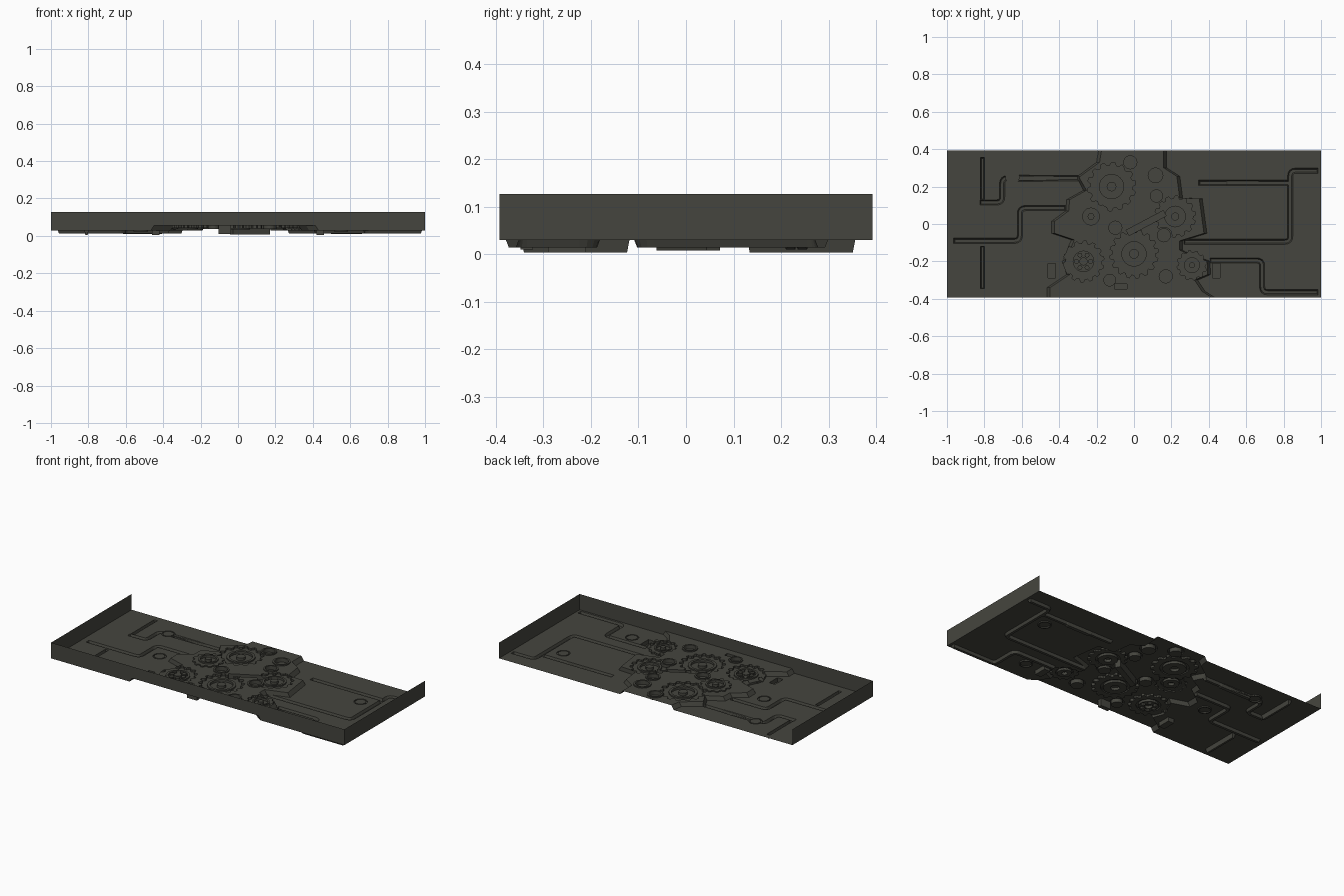
import bpy
import bmesh
import math
from mathutils import Vector
from mathutils.geometry import delaunay_2d_cdt

cube = bpy.data.objects.get("Cube")
if cube:
    bpy.data.objects.remove(cube)

HALF_Y, TOP, FLOOR, DECK = 0.392, 0.127, 0.03, 0.055
SLOPE = None  # faces that join the heights around them

mat = bpy.data.materials.new("dark_olive_metal")
mat.use_nodes = True
COLOUR = (0.06, 0.06, 0.049, 1)
mat.diffuse_color = COLOUR
mat.node_tree.nodes["Principled BSDF"].inputs["Base Color"].default_value = COLOUR

regions = []  # outline and height; later regions override earlier ones


def add_region(points, height):
    area = sum(a[0] * b[1] - b[0] * a[1] for a, b in zip(points, points[1:] + points[:1]))
    regions.append((points if area > 0 else points[::-1], height))


def rounded(path, radius=0.03):
    """Replace each inner corner of a path with a short arc."""
    pts = [Vector(p) for p in path]
    out = [pts[0]]
    for a, b, c in zip(pts, pts[1:], pts[2:]):
        p, q = b + (a - b).normalized() * radius, b + (c - b).normalized() * radius
        for i in range(5):
            t = i / 4
            out.append(p * (1 - t) ** 2 + b * 2 * t * (1 - t) + q * t * t)
    return out + [pts[-1]]


def ribbon(path, w):
    """Outline of a path widened by w on both sides and at both ends."""
    pts = [Vector(p) for p in path]
    left, right = [], []
    for i, p in enumerate(pts):
        d_in = (p - pts[i - 1]).normalized() if i else (pts[1] - p).normalized()
        d_out = (pts[i + 1] - p).normalized() if i < len(pts) - 1 else d_in
        d = (d_in + d_out).normalized()
        n = Vector((-d.y, d.x)) * (w / max(d.dot(d_in), 0.5))
        end = -d * w if i == 0 else d * w if i == len(pts) - 1 else d * 0
        left.append(tuple(p + n + end))
        right.append(tuple(p - n + end))
    return left + right[::-1]


def channel(path, w, height):
    path = rounded(path) if len(path) > 2 else path
    add_region(ribbon(path, w), SLOPE)
    add_region(ribbon(path, w * 0.55), height)


def disc(x, y, r, height, sides=24):
    add_region([(x + r * math.cos(math.tau * i / sides), y + r * math.sin(math.tau * i / sides))
                for i in range(sides)], height)


def gear(x, y, r, teeth, height):
    pts = []
    for i in range(teeth):
        for part, k in ((0, 0.86), (0.2, 1), (0.5, 1), (0.7, 0.86)):
            a = math.tau * (i + part) / teeth
            pts.append((x + r * k * math.cos(a), y + r * k * math.sin(a)))
    add_region(pts, height)


# Floor plate
add_region([(-1, -HALF_Y), (1, -HALF_Y), (1, HALF_Y), (-1, HALF_Y)], FLOOR)

# Raised centre deck with jagged sloping sides
left = [(-.19, HALF_Y), (-.2, .33), (-.31, .25), (-.27, .18), (-.36, .13), (-.365, .07), (-.44, .015),
        (-.44, -.05), (-.335, -.085), (-.385, -.2), (-.36, -.27), (-.465, -.34), (-.465, -HALF_Y)]
right = [(.175, HALF_Y), (.175, .3), (.245, .255), (.26, .14), (.365, .135), (.39, -.05), (.26, -.09),
         (.26, -.14), (.41, -.2), (.41, -.27), (.34, -.3), (.38, -.36), (.43, -HALF_Y)]
for inset, height in ((0, SLOPE), (0.016, DECK)):
    add_region([(x + inset, y) for x, y in left] + [(x - inset, y) for x, y in right[::-1]], height)

# Pipe channels
for path in ([(-.81, .115), (-.705, .115), (-.705, .245), (-.31, .245)],
             [(-.95, -.09), (-.61, -.09), (-.61, .085), (-.38, .085)],
             [(.36, .22), (.82, .22)],
             [(.97, .285), (.835, .285), (.835, -.095), (.28, -.095)],
             [(.42, -.195), (.685, -.195), (.685, -.365), (.97, -.365)]):
    channel(path, 0.014, 0.014)

# Wider sleeves and the long end bars
for a, b in (((-.61, .245), (-.42, .245)), ((.51, .22), (.65, .22))):
    channel([a, b], 0.018, 0.01)
for a, b in (((-.81, .345), (-.81, .14)), ((-.81, -.13), (-.81, -.335))):
    channel([a, b], 0.011, 0.004)

# Shallow round caps on the floor
for x, y in ((-.65, .25), (.745, .13), (.55, -.26), (-.52, -.02)):
    disc(x, y, 0.038, 0.023)
    disc(x, y, 0.031, FLOOR)

# Gear train on the deck
for x, y, r, teeth, height in ((-.12, .2, .13, 14, .043), (0, -.16, .13, 16, .04), (.31, -.22, .08, 12, .043),
                               (-.27, -.2, .11, 14, .042), (-.23, .04, .09, 12, .062), (.22, .04, .11, 14, .045)):
    gear(x, y, r, teeth, height)
    disc(x, y, r * 0.62, height + 0.008)
    disc(x, y, r * 0.5, height - 0.006)
    disc(x, y, r * 0.2, height + 0.01, 12)

# Bolt ring on the flower shaped gear
for i in range(6):
    a = math.tau * i / 6
    disc(-.27 + .038 * math.cos(a), -.2 + .038 * math.sin(a), .013, .05, 10)

# Ring bearings
for x, y, r in ((-.02, .33, .045), (.115, .26, .05), (.12, .15, .042), (.16, -.06, .045),
                (.17, -.28, .045), (-.13, -.3, .04), (-.1, -.02, .045)):
    disc(x, y, r, 0.062)
    disc(x, y, r * 0.78, 0.038)

# Deep slots that hang below the deck
add_region(ribbon([(-.02, -.04), (.15, .05)], .016), 0.008)
add_region(ribbon([(-.09, -.335), (-.05, -.335)], .013), 0.01)
for side in (-1, 1):
    add_region(ribbon([(side * .44, -.27), (side * .44, -.23)], .02), 0.004)

# Merge all the outlines into one triangulated plan
flat, loops = [], []
for points, _ in regions:
    loops.append(list(range(len(flat), len(flat) + len(points))))
    flat += [Vector(p) for p in points]
verts, _, faces, _, _, owners = delaunay_2d_cdt(flat, [], loops, 1, 1e-5)
levels = [regions[max(o)][1] if o else FLOOR for o in owners]

around = {}
for face, level in zip(faces, levels):
    for v in face:
        if level is not SLOPE:
            around[v] = max(level, around.get(v, 0))


def corner(v, level):
    return around.get(v, FLOOR) if level is SLOPE else level


# Lift faces to their level, closing every step with an upright face
floor = bmesh.new()
edges = {}
for face, level in zip(faces, levels):
    floor.faces.new([floor.verts.new((*verts[v], corner(v, level))) for v in face])
    for a, b in zip(face, face[1:] + face[:1]):
        edges.setdefault(frozenset((a, b)), []).append((a, b, corner(a, level), corner(b, level)))


def upright(bm, a, b, low, high):
    ring = [(*verts[a], low[0]), (*verts[b], low[1]), (*verts[b], high[1]), (*verts[a], high[0])]
    bm.faces.new([bm.verts.new(p) for p in ring])


walls = {"front_wall": bmesh.new(), "left_wall": bmesh.new(), "right_wall": bmesh.new()}
for sides in edges.values():
    a, b, za, zb = sides[0]
    if len(sides) == 2:
        c, d, zc, zd = sides[1]
        if abs(za - zd) + abs(zb - zc) > 1e-5:
            if za + zb < zc + zd:
                upright(floor, b, a, (zb, za), (zc, zd))
            else:
                upright(floor, a, b, (zd, zc), (za, zb))
        continue
    # The rim carries a wall on the front and both ends; the back is open
    mid = (verts[a] + verts[b]) / 2
    name = "left_wall" if mid.x > 0.999 else "right_wall" if mid.x < -0.999 else "front_wall"
    if name != "front_wall" or mid.y < 0:
        upright(walls[name], a, b, (za, zb), (TOP, TOP))


def finish(name, bm):
    bmesh.ops.remove_doubles(bm, verts=bm.verts, dist=1e-5)
    bmesh.ops.dissolve_degenerate(bm, edges=bm.edges, dist=1e-6)
    mesh = bpy.data.meshes.new(name)
    bm.to_mesh(mesh)
    bm.free()
    mesh.materials.append(mat)
    bpy.context.collection.objects.link(bpy.data.objects.new(name, mesh))


finish("mechanical_floor", floor)
for name, bm in walls.items():
    finish(name, bm)
